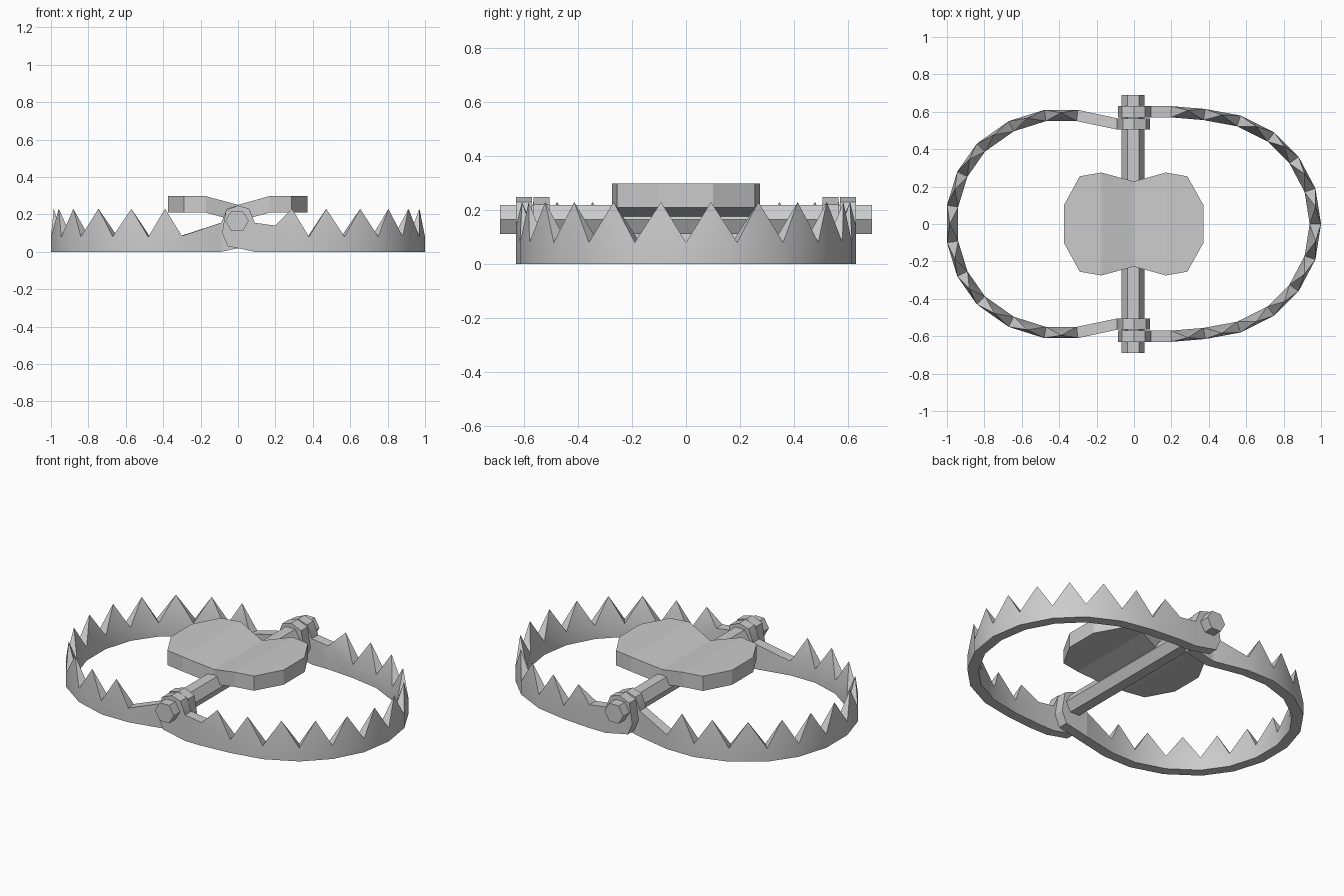
import bpy, bmesh, math
from mathutils import Vector

if "Cube" in bpy.data.objects:
    bpy.data.objects.remove(bpy.data.objects["Cube"])


def finish(bm, name, smooth=False):
    bmesh.ops.recalc_face_normals(bm, faces=bm.faces[:])
    me = bpy.data.meshes.new(name)
    bm.to_mesh(me)
    bm.free()
    ob = bpy.data.objects.new(name, me)
    bpy.context.collection.objects.link(ob)
    if smooth:
        bpy.ops.object.select_all(action='DESELECT')
        ob.select_set(True)
        bpy.context.view_layer.objects.active = ob
        bpy.ops.object.shade_smooth_by_angle(angle=math.radians(30))
    return ob


def prism_y(bm, profile, y0, y1):
    """Extrude an (x, z) profile between two y values."""
    a = [bm.verts.new((x, y0, z)) for x, z in profile]
    b = [bm.verts.new((x, y1, z)) for x, z in profile]
    bm.faces.new(a)
    bm.faces.new(b[::-1])
    for i in range(len(a)):
        j = (i + 1) % len(a)
        bm.faces.new((a[i], b[i], b[j], a[j]))


T = 0.06  # jaw thickness
HUB = [(0.09, 0.155), (0.06, 0.23), (0, 0.248), (-0.065, 0.22),
       (-0.085, 0.10), (-0.055, 0.03), (0.02, 0.015), (0.09, 0)]


def jaw(name, half, side, hub_y, first_z):
    # half: outer plan points from the hub round to the middle of the jaw
    bm = bmesh.new()
    pts = [Vector(p) for p in half]
    pts += [Vector((p.x, -p.y)) for p in reversed(pts) if p.y > 1e-6]
    n = len(pts)
    heights = [0.08] * n
    heights[0] = heights[-1] = 0.155
    heights[1] = heights[-2] = first_z
    cols = []
    for i, p in enumerate(pts):
        d0 = (p - pts[i - 1]).normalized() if i else None
        d1 = (pts[i + 1] - p).normalized() if i < n - 1 else None
        if d0 is None or d1 is None:
            inward = Vector((0, -1 if i == 0 else 1))
        else:
            d = (d0 + d1).normalized()
            inward = Vector((d.y, -d.x)) / d.dot(d0)
        q = p + inward * T
        cols.append([bm.verts.new((v.x * side, v.y, z)) for v, z in
                     ((p, 0), (p, heights[i]), (q, heights[i]), (q, 0))])
    for i in range(n - 1):
        a, b = cols[i], cols[i + 1]
        for k in (0, 2, 3):
            m = (k + 1) % 4
            bm.faces.new((a[k], b[k], b[m], a[m]))
        if i in (0, n - 2):
            bm.faces.new((a[1], b[1], b[2], a[2]))
        else:
            # tooth
            outer = (a[1].co + b[1].co) / 2
            inner = (a[2].co + b[2].co) / 2
            tip = outer.lerp(inner, 0.25)
            tip.z = 0.23
            tv = bm.verts.new(tip)
            ring = (a[1], b[1], b[2], a[2])
            for k in range(4):
                bm.faces.new((ring[k], ring[(k + 1) % 4], tv))
    bm.faces.new(cols[0])
    bm.faces.new(cols[-1])
    # pivot eyes
    for s in (1, -1):
        prism_y(bm, [(x * side, z) for x, z in HUB], s * hub_y, s * (hub_y - T))
    return finish(bm, name, True)


jaw("right_jaw", [(0.09, 0.63), (0.2, 0.63), (0.38, 0.615), (0.57, 0.58),
                  (0.75, 0.49), (0.88, 0.36), (0.97, 0.19), (1, 0)],
    1, 0.63, 0.14)
jaw("left_jaw", [(0.09, 0.565), (0.3, 0.61), (0.48, 0.61), (0.67, 0.55),
                 (0.84, 0.43), (0.945, 0.28), (1, 0.1)],
    -1, 0.565, 0.085)

# hexagonal pivot rod
bm = bmesh.new()
prism_y(bm, [(-0.005 + 0.062 * math.cos(i * math.pi / 3),
              0.165 + 0.062 * math.sin(i * math.pi / 3)) for i in range(6)],
        -0.69, 0.69)
finish(bm, "pivot_rod")

# trigger plate, dipped along the rod: (x, half width, bottom z)
rows = [(-0.375, 0.1, 0.21), (-0.29, 0.255, 0.21), (-0.175, 0.275, 0.21),
        (0, 0.228, 0.163), (0.17, 0.275, 0.21), (0.285, 0.255, 0.21),
        (0.372, 0.1, 0.21)]
bm = bmesh.new()
sec = [[bm.verts.new((x, y, z + h)) for y, h in
        ((-w, 0), (w, 0), (w, 0.088), (-w, 0.088))] for x, w, z in rows]
for a, b in zip(sec, sec[1:]):
    for k in range(4):
        m = (k + 1) % 4
        bm.faces.new((a[k], b[k], b[m], a[m]))
bm.faces.new(sec[0])
bm.faces.new(sec[-1])
finish(bm, "trigger_plate")
